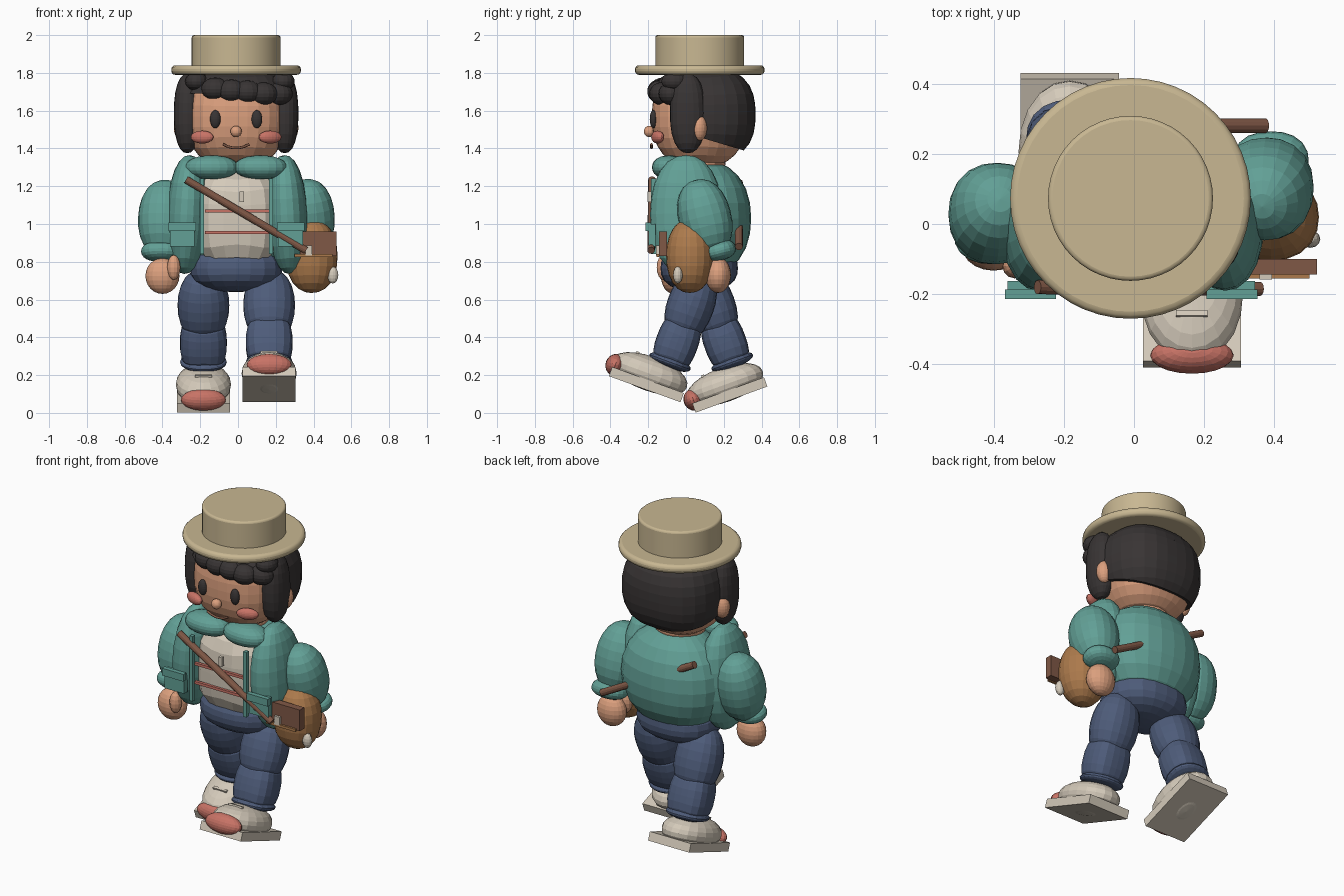
import bpy, bmesh, math
from mathutils import Vector, Matrix

if "Cube" in bpy.data.objects:
    bpy.data.objects.remove(bpy.data.objects["Cube"])


def material(name, r, g, b):
    m = bpy.data.materials.new(name)
    lin = [(c / 255 / 12.92) if c < 10 else ((c / 255 + 0.055) / 1.055) ** 2.4 for c in (r, g, b)]
    m.diffuse_color = (*lin, 1)
    m.use_nodes = True
    m.node_tree.nodes["Principled BSDF"].inputs["Base Color"].default_value = m.diffuse_color
    return m


TEAL = material("teal", 98, 160, 150)
STRAW = material("straw", 200, 183, 146)
SKIN = material("skin", 220, 160, 126)
HAIR = material("hair_black", 56, 52, 52)
NAVY = material("navy", 78, 92, 122)
CREAM = material("cream", 212, 202, 186)
ROSE = material("rose", 200, 115, 102)
TAN = material("tan_leather", 172, 122, 76)
BROWN = material("brown_leather", 128, 88, 70)


def finish(name, bm, mat):
    me = bpy.data.meshes.new(name)
    bm.to_mesh(me)
    bm.free()
    me.materials.append(mat)
    ob = bpy.data.objects.new(name, me)
    bpy.context.collection.objects.link(ob)
    return ob


def blob(name, c, r, mat, p=2.0, tilt=(0, 0, 0), seg=20, rings=12, cuts=()):
    """Rounded form: p=2 is an ellipsoid, larger p is boxier; cuts are (point, removed side)."""
    bm = bmesh.new()
    bmesh.ops.create_uvsphere(bm, u_segments=seg, v_segments=rings, radius=1)
    for v in bm.verts:
        v.co /= sum(abs(k) ** p for k in v.co) ** (1 / p)
    place(bm, c, r, tilt)
    for co, no in cuts:
        geom = bm.verts[:] + bm.edges[:] + bm.faces[:]
        bmesh.ops.bisect_plane(bm, geom=geom, plane_co=co, plane_no=no, clear_outer=True)
        bmesh.ops.holes_fill(bm, edges=[e for e in bm.edges if e.is_boundary])
    return finish(name, bm, mat)


def place(bm, c, r, tilt):
    rot = Matrix.Rotation(tilt[2], 4, 'Z') @ Matrix.Rotation(tilt[1], 4, 'Y') @ Matrix.Rotation(tilt[0], 4, 'X')
    bm.transform(Matrix.Translation(c) @ rot @ Matrix.Diagonal((*r, 1)))


def box(name, c, h, mat, tilt=(0, 0, 0)):
    bm = bmesh.new()
    bmesh.ops.create_cube(bm, size=2)
    place(bm, c, h, tilt)
    return finish(name, bm, mat)


def rod(name, a, b, r, mat):
    a, b = Vector(a), Vector(b)
    bm = bmesh.new()
    bmesh.ops.create_cone(bm, cap_ends=True, segments=12, radius1=r, radius2=r, depth=(b - a).length)
    q = (b - a).to_track_quat('Z', 'Y').to_matrix().to_4x4()
    bm.transform(Matrix.Translation((a + b) / 2) @ q)
    return finish(name, bm, mat)


def tube(name, pts, r, mat):
    cu = bpy.data.curves.new(name, 'CURVE')
    cu.dimensions = '3D'
    cu.bevel_depth, cu.bevel_resolution, cu.use_fill_caps = r, 2, True
    s = cu.splines.new('POLY')
    s.points.add(len(pts) - 1)
    for q, co in zip(s.points, pts):
        q.co = (*co, 1)
    cu.materials.append(mat)
    ob = bpy.data.objects.new(name, cu)
    bpy.context.collection.objects.link(ob)


def disc(name, c, r, depth, bevel, mat):
    bm = bmesh.new()
    bmesh.ops.create_cone(bm, cap_ends=True, segments=48, radius1=r, radius2=r, depth=depth)
    bm.transform(Matrix.Translation(c))
    ob = finish(name, bm, mat)
    m = ob.modifiers.new("round", 'BEVEL')
    m.width, m.segments, m.limit_method = bevel, 3, 'ANGLE'
    for f in ob.data.polygons:
        f.use_smooth = True
    bpy.context.view_layer.objects.active = ob
    ob.select_set(True)
    bpy.ops.object.shade_smooth_by_angle()
    ob.select_set(False)


# Straw hat
disc("hat_brim", (-0.01, 0.073, 1.815), 0.343, 0.05, 0.02, STRAW)
disc("hat_crown", (-0.01, 0.073, 1.91), 0.235, 0.18, 0.012, STRAW)

# Head and face
blob("head", (-0.01, 0.07, 1.57), (0.265, 0.25, 0.27), SKIN, 2.5, seg=28, rings=16)
blob("nose", (-0.01, -0.195, 1.49), (0.03, 0.028, 0.03), SKIN)
for s in (-1, 1):
    blob("eye", (-0.01 + s * 0.11, -0.172, 1.555), (0.028, 0.02, 0.048), HAIR)
    blob("cheek", (-0.01 + s * 0.18, -0.15, 1.46), (0.064, 0.028, 0.034), ROSE, tilt=(0, 0, s * 0.35))
    blob("ear", (-0.01 + s * 0.285, 0.07, 1.51), (0.045, 0.042, 0.07), SKIN)
    blob("side_lock", (-0.01 + s * 0.258, 0.01, 1.585), (0.072, 0.095, 0.21), HAIR, 2.3)
tube("mouth", [(-0.01 + t * 0.07, -0.183, 1.402 + 0.02 * t * t) for t in (-1, -0.6, -0.2, 0.2, 0.6, 1)], 0.007, BROWN)

# Hair: crown, back and a fringe of overlapping curls
hc, hr = (-0.005, 0.085, 1.58), (0.295, 0.283, 0.255)
blob("crown_hair", hc, hr, HAIR, 2.6, seg=28, rings=16, cuts=[((0, 0, 1.69), (0, 0, -1))])
blob("back_hair", hc, hr, HAIR, 2.6, seg=28, rings=16,
     cuts=[((0, 0.07, 1.46), (0, -0.3, -1)), ((0, 0.02, 1.5), (0, -1, 0))])
for x, y, z in ((-0.12, -0.125, 1.715), (-0.035, -0.14, 1.705), (0.05, -0.14, 1.7),
                (0.135, -0.13, 1.69), (0.215, -0.08, 1.69)):
    blob("fringe_curl", (x, y, z), (0.075, 0.065, 0.06), HAIR, seg=16, rings=10)
for x in (-0.22, 0.24):
    blob("temple_curl", (x, -0.06, 1.755), (0.06, 0.07, 0.05), HAIR, seg=16, rings=10)

# Torso: jacket, shirt, collar
blob("jacket_body", (-0.005, 0.1, 1.03), (0.325, 0.245, 0.305), TEAL, 2.2, seg=24)
blob("neck", (-0.01, 0.07, 1.32), (0.15, 0.14, 0.07), SKIN)
blob("shirt", (-0.005, 0.04, 1.03), (0.225, 0.2, 0.25), CREAM, 3.5)
for s in (-1, 1):
    blob("jacket_front", (-0.005 + s * 0.265, 0.0, 1.05), (0.108, 0.19, 0.315), TEAL, 2.2, tilt=(0, s * -0.05, 0))
    blob("collar", (-0.01 + s * 0.13, -0.09, 1.3), (0.14, 0.09, 0.063), TEAL, 2.2)
    box("jacket_placket", (-0.008 + s * 0.183, -0.172, 1.04), (0.011, 0.012, 0.2), TEAL)
    box("pocket", (-0.008 + s * 0.287, -0.18, 0.94), (0.066, 0.018, 0.06), TEAL)
    box("pocket_flap", (-0.008 + s * 0.287, -0.2, 0.985), (0.073, 0.014, 0.022), TEAL)
for z in (0.955, 1.07):
    box("shirt_stripe", (-0.005, -0.165, z), (0.17, 0.009, 0.008), ROSE)
box("shirt_tag", (0.02, -0.193, 1.145), (0.012, 0.01, 0.028), CREAM)

# Satchel with its strap
rod("strap_front", (-0.275, -0.18, 1.235), (0.36, -0.185, 0.86), 0.02, BROWN)
rod("strap_back", (-0.255, 0.28, 1.22), (0.375, 0.28, 0.88), 0.021, BROWN)
blob("satchel", (0.39, 0.02, 0.83), (0.137, 0.125, 0.195), TAN, 2.2)
box("satchel_flap", (0.425, -0.122, 0.895), (0.096, 0.022, 0.065), BROWN)
box("satchel_trim", (0.4, -0.15, 0.832), (0.1, 0.006, 0.008), TAN)
box("satchel_buckle", (0.375, -0.15, 0.86), (0.018, 0.008, 0.026), CREAM)
blob("satchel_toggle", (0.502, -0.043, 0.73), (0.029, 0.025, 0.045), CREAM, seg=12, rings=8)

# Arms: one swings forward, the other back
for s, dy, shoulder, cuff, hand in (
        (-1, -0.2, (-0.392, 0.03, 1.03), (-0.405, -0.03, 0.855), (-0.4, -0.065, 0.725)),
        (1, 0.25, (0.375, 0.1, 1.035), (0.39, 0.18, 0.86), (0.385, 0.17, 0.73))):
    blob("sleeve", shoulder, (0.137, 0.14, 0.205), TEAL, 2.2, tilt=(dy, s * -0.05, 0))
    blob("sleeve_cuff", cuff, (0.108, 0.085, 0.053), TEAL, 2.3, tilt=(dy, 0, 0))
    blob("hand", hand, (0.09, 0.068, 0.095), SKIN)
    blob("thumb", (hand[0] - s * 0.06, hand[1] - 0.055, hand[2] + 0.045), (0.035, 0.035, 0.066), SKIN, seg=12, rings=8)

# Hips, legs and shoes; each leg is laid out in its own tilted frame
blob("hips", (-0.01, 0.07, 0.765), (0.245, 0.205, 0.125), NAVY, 2.4)
ang = math.radians(20)
for s, x in ((1, 0.165), (-1, -0.183)):
    tilt = (-s * ang, 0, 0)
    leg = Matrix.Rotation(-s * ang, 4, 'X')
    ankle = Vector((x, 0.08 - s * 0.17, 0.255))

    def up(d):
        return ankle + leg @ Vector((0, 0, d))

    blob("thigh", up(0.335), (0.137, 0.125, 0.2), NAVY, 2.2, tilt=tilt)
    blob("shin", up(0.125), (0.124, 0.112, 0.15), NAVY, 2.8, tilt=tilt)
    blob("trouser_cuff", up(0.015), (0.124, 0.116, 0.033), NAVY, 2.2, tilt=tilt)

    base = Vector((x, -0.21, 0.15) if s > 0 else (x, 0.232, 0.095))

    def foot(y, z):
        return base + leg @ Vector((0, y, z))

    box("shoe_sole", base, (0.14, 0.202, 0.026), CREAM, tilt)
    blob("shoe_upper", foot(-0.005, 0.06), (0.146, 0.212, 0.091), CREAM, 2.1, tilt=tilt)
    blob("toe_cap", foot(-0.19, 0.042), (0.119, 0.052, 0.058), ROSE, tilt=tilt)
    box("shoe_lace", foot(-0.1, 0.143), (0.045, 0.008, 0.006), CREAM, tilt)
